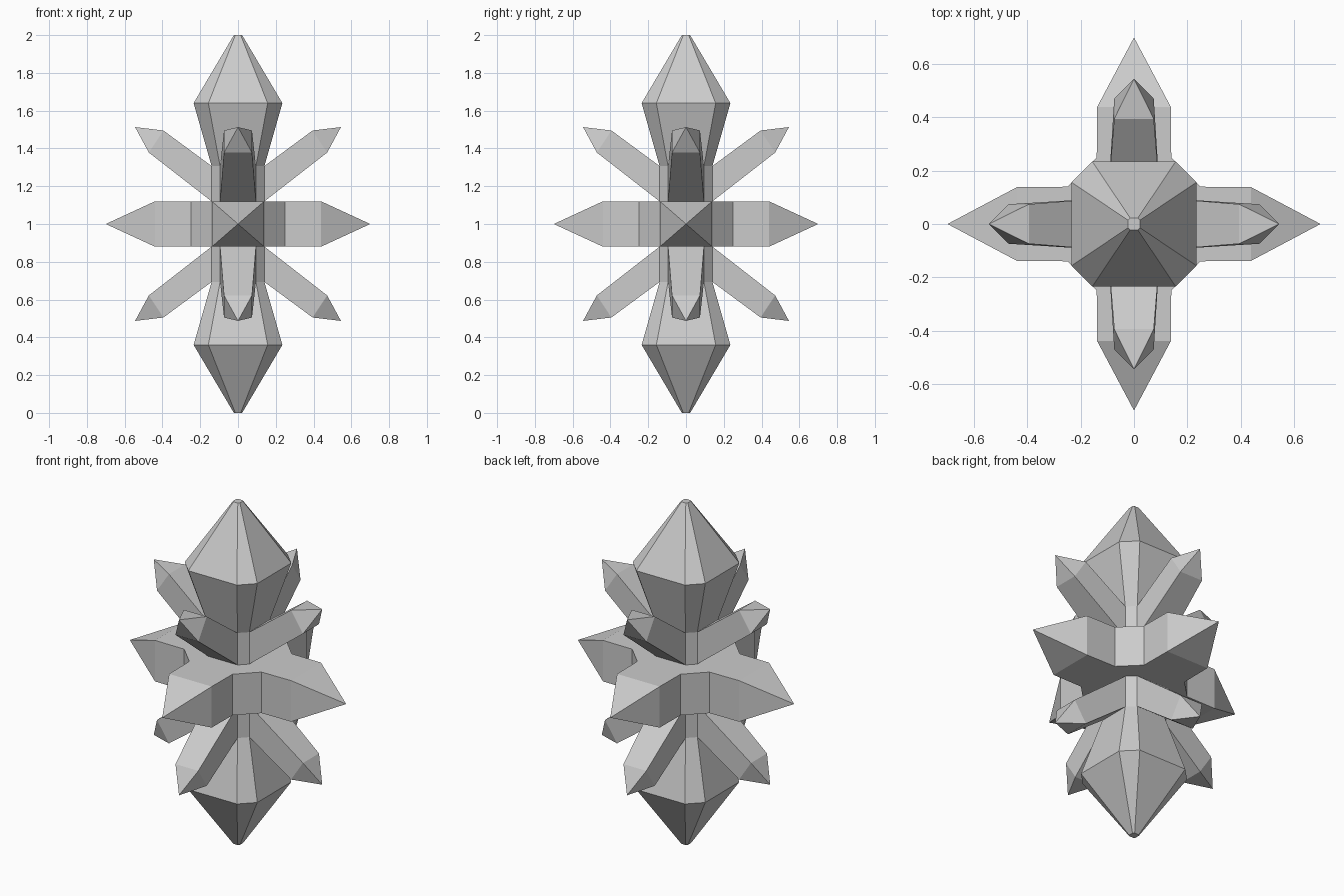
import bpy, bmesh
from mathutils import Vector, Matrix
from math import pi

if "Cube" in bpy.data.objects:
    bpy.data.objects.remove(bpy.data.objects["Cube"])


def finish(bm, name):
    bmesh.ops.recalc_face_normals(bm, faces=bm.faces)
    mesh = bpy.data.meshes.new(name)
    bm.to_mesh(mesh)
    bm.free()
    obj = bpy.data.objects.new(name, mesh)
    bpy.context.collection.objects.link(obj)
    return obj


def octagon(bm, r, h, z):
    """Square of half size r with cut corners; each flat side has half width h."""
    pts = []
    for k in range(4):
        rot = Matrix.Rotation(k * pi / 2, 3, 'Z')
        pts += [rot @ Vector((r, s * h, z)) for s in (-1, 1)]
    return [bm.verts.new(p) for p in pts]


def spike(name, upper_in, lower_in, upper_out, lower_out, tip, w_in, w_out, angle, flip):
    """Four-sided arm with a pyramid point, given by its (x, z) outline."""
    bm = bmesh.new()

    def vert(p, y):
        z = 2 - p[1] if flip else p[1]
        return bm.verts.new(Matrix.Rotation(angle, 3, 'Z') @ Vector((p[0], y, z)))

    base = [vert(upper_in, -w_in), vert(upper_in, w_in), vert(lower_in, w_in), vert(lower_in, -w_in)]
    end = [vert(upper_out, -w_out), vert(upper_out, w_out), vert(lower_out, w_out), vert(lower_out, -w_out)]
    point = vert(tip, 0)
    for i in range(4):
        j = (i + 1) % 4
        bm.faces.new((base[i], base[j], end[j], end[i]))
        bm.faces.new((end[i], end[j], point))
    finish(bm, name)


# Central crystal: stacked octagons, left open where the spikes grow out
half = [(0.022, 0.014, 2.0), (0.235, 0.157, 1.64), (0.14, 0.095, 1.307),
        (0.14, 0.095, 1.12), (0.25, 0.14, 1.12)]
profile = half + [(r, h, 2 - z) for r, h, z in reversed(half)]
open_bands = {2, 4, 6}
bm = bmesh.new()
rings = [octagon(bm, *p) for p in profile]
bm.faces.new(rings[0])
bm.faces.new(rings[-1])
for b, (top, low) in enumerate(zip(rings, rings[1:])):
    for i in range(8):
        if b in open_bands and i % 2 == 0:
            continue
        j = (i + 1) % 8
        bm.faces.new((top[i], top[j], low[j], low[i]))
finish(bm, "central_crystal")

# Spikes on all four sides: one level, one slanting up, one slanting down
for k, side in enumerate(("right", "back", "left", "front")):
    a = k * pi / 2
    spike(f"level_spike_{side}", (0.25, 1.12), (0.25, 0.88), (0.44, 1.12), (0.44, 0.88),
          (0.70, 1.0), 0.14, 0.138, a, False)
    for label, flip in (("upper", False), ("lower", True)):
        spike(f"{label}_spike_{side}", (0.14, 1.307), (0.14, 1.12), (0.395, 1.495),
              (0.472, 1.378), (0.545, 1.513), 0.095, 0.074, a, flip)
